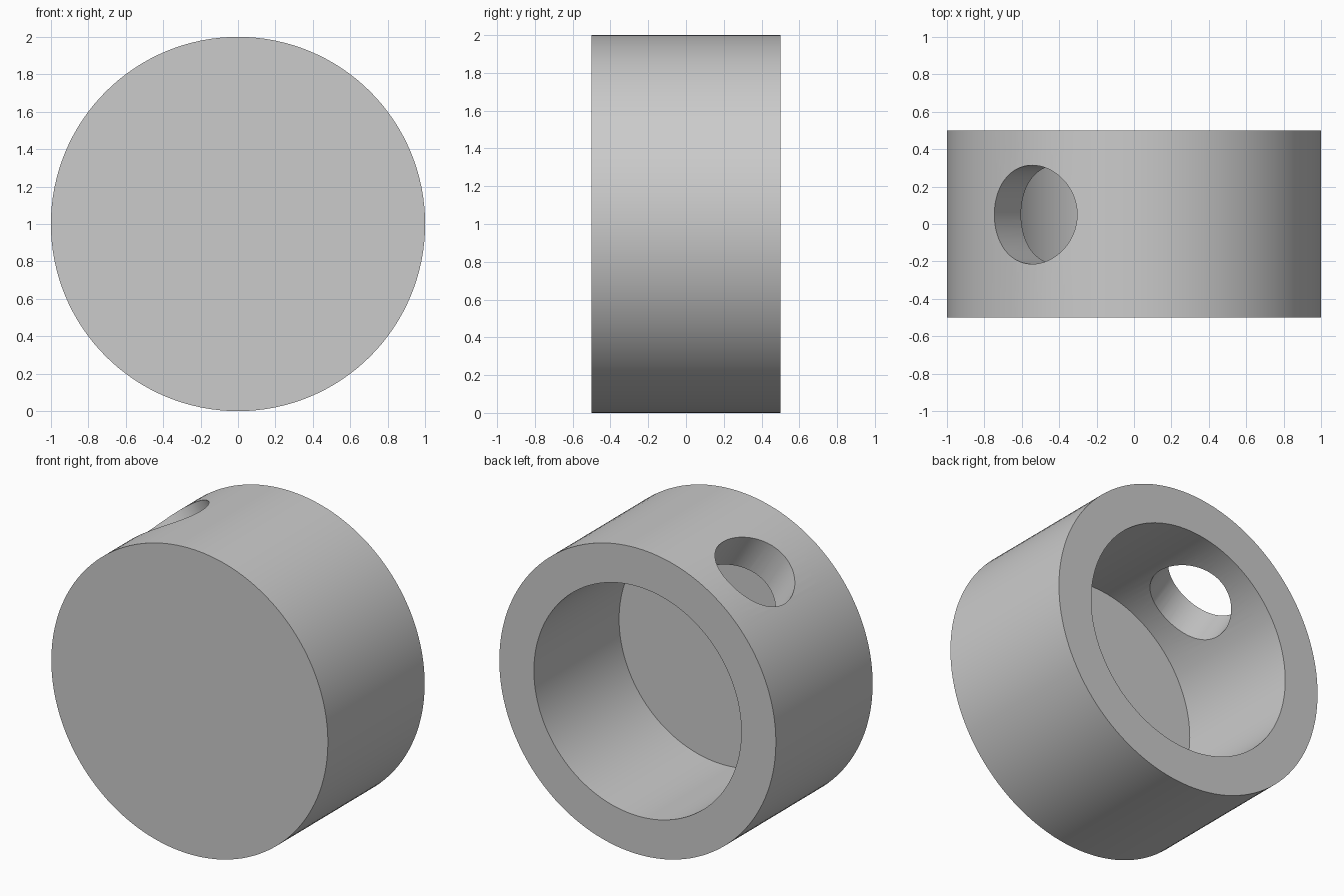
import bpy, bmesh, math
from mathutils import Matrix, Vector

if "Cube" in bpy.data.objects:
    bpy.data.objects.remove(bpy.data.objects["Cube"])

OUTER, INNER, HALF, FLOOR_Y = 1.0, 0.75, 0.5, -0.38
HOLE_R, HOLE_Y, HOLE_TILT = 0.264, 0.05, math.radians(33)
CENTRE = Vector((0, 0, 1))

grey = bpy.data.materials.new("plain_grey")
grey.diffuse_color = (0.6, 0.6, 0.6, 1)
grey.use_nodes = True
grey.node_tree.nodes["Principled BSDF"].inputs["Base Color"].default_value = grey.diffuse_color


def cylinder(name, radius, start, end, axis, origin, sides):
    """Solid cylinder along axis, from start to end measured from origin."""
    bm = bmesh.new()
    turn = axis.to_track_quat('Z', 'Y').to_matrix().to_4x4()
    place = Matrix.Translation(origin + axis * (start + end) / 2) @ turn
    bmesh.ops.create_cone(bm, cap_ends=True, segments=sides, radius1=radius,
                          radius2=radius, depth=end - start, matrix=place)
    mesh = bpy.data.meshes.new(name)
    bm.to_mesh(mesh)
    bm.free()
    mesh.materials.append(grey)
    ob = bpy.data.objects.new(name, mesh)
    bpy.context.collection.objects.link(ob)
    return ob


back = Vector((0, 1, 0))
radial = Vector((-math.sin(HOLE_TILT), 0, math.cos(HOLE_TILT)))

# Round cup with a closed front
cup = cylinder("cup_body", OUTER, -HALF, HALF, back, CENTRE, 128)

# Bore open at the back, and a radial hole through the wall
bore = cylinder("bore_cutter", INNER, FLOOR_Y, HALF + 0.2, back, CENTRE, 128)
hole = cylinder("side_hole_cutter", HOLE_R, 0.3, 1.3, radial,
                CENTRE + Vector((0, HOLE_Y, 0)), 64)

for cutter in (bore, hole):
    mod = cup.modifiers.new(cutter.name, 'BOOLEAN')
    mod.operation = 'DIFFERENCE'
    mod.solver = 'EXACT'
    mod.object = cutter

# Apply the cuts and drop the cutters
bpy.context.view_layer.objects.active = cup
cup.select_set(True)
for mod in list(cup.modifiers):
    bpy.ops.object.modifier_apply(modifier=mod.name)
for cutter in (bore, hole):
    bpy.data.objects.remove(cutter)

# Smooth walls, crisp rims
bpy.ops.object.shade_smooth_by_angle(angle=math.radians(30))
